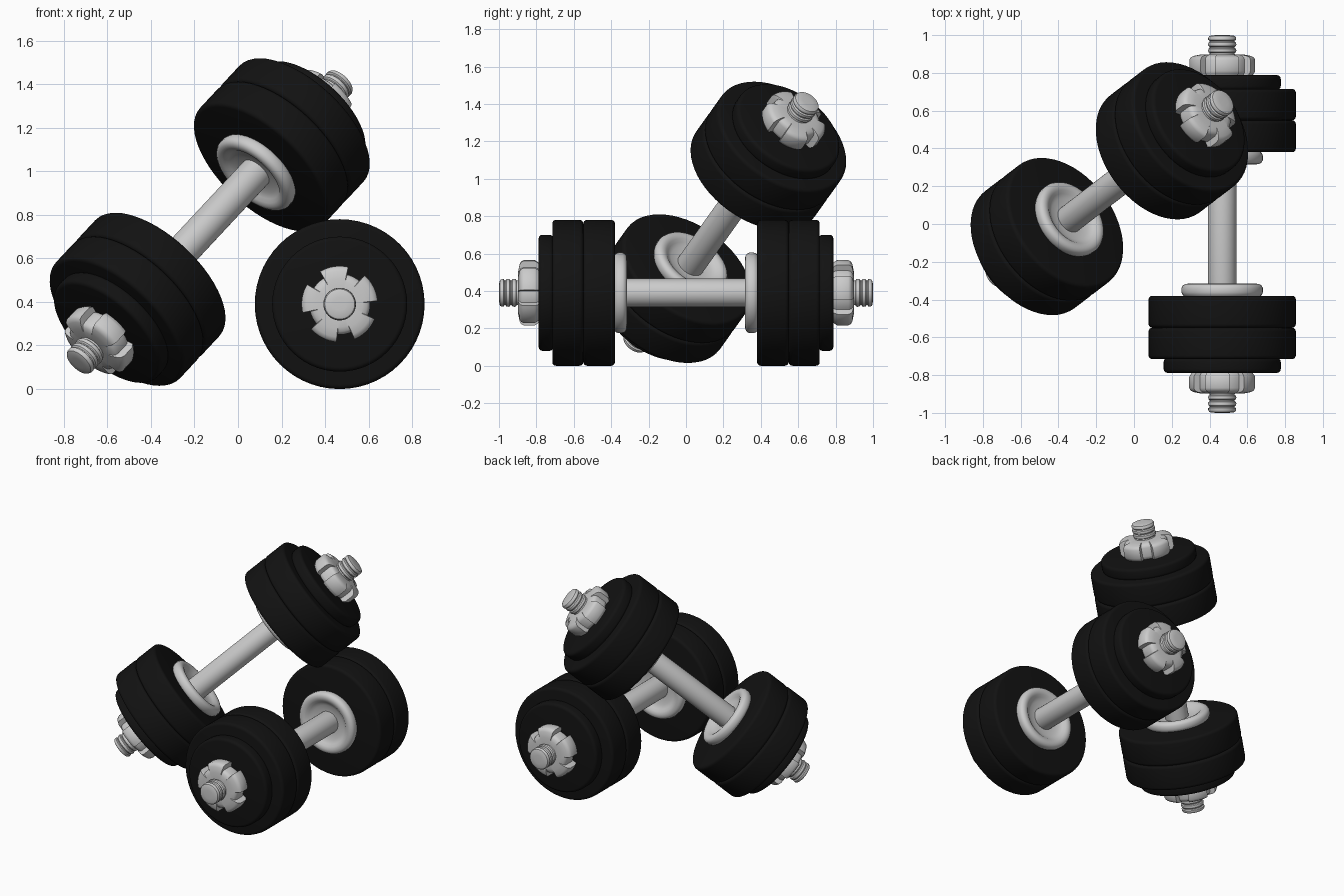
import bpy, bmesh, math
from mathutils import Vector, Matrix

if "Cube" in bpy.data.objects:
    bpy.data.objects.remove(bpy.data.objects["Cube"])

SEG = 56
black = bpy.data.materials.new("black_rubber")
black.diffuse_color = (0.006, 0.006, 0.006, 1)
black.use_nodes = True
black.node_tree.nodes["Principled BSDF"].inputs["Base Color"].default_value = black.diffuse_color


def finish(bm, name, matrix, mat=None, angle=35):
    bmesh.ops.remove_doubles(bm, verts=bm.verts, dist=1e-5)
    bmesh.ops.recalc_face_normals(bm, faces=bm.faces)
    mesh = bpy.data.meshes.new(name)
    bm.to_mesh(mesh)
    bm.free()
    ob = bpy.data.objects.new(name, mesh)
    bpy.context.collection.objects.link(ob)
    ob.matrix_world = matrix
    if mat:
        mesh.materials.append(mat)
    bpy.ops.object.select_all(action='DESELECT')
    ob.select_set(True)
    bpy.context.view_layer.objects.active = ob
    bpy.ops.object.shade_smooth_by_angle(angle=math.radians(angle))
    return ob


def skin(bm, rings):
    """Join neighbouring closed rings of points with quads."""
    loops = [[bm.verts.new(p) for p in ring] for ring in rings]
    n = len(loops[0])
    for a, b in zip(loops, loops[1:]):
        for i in range(n):
            j = (i + 1) % n
            bm.faces.new((a[i], a[j], b[j], b[i]))
    return loops


def lathe(name, profile, matrix, mat=None):
    """Spin (radius, height) points around local z."""
    bm = bmesh.new()
    angles = [2 * math.pi * i / SEG for i in range(SEG)]
    rings = [[(r * math.cos(a), r * math.sin(a), h) for a in angles] for r, h in profile]
    loops = skin(bm, rings)
    bm.faces.new(loops[0])
    bm.faces.new(loops[-1])
    return finish(bm, name, matrix, mat)


def disc(name, r, h0, h1, bev, matrix):
    """Weight plate with rounded rims."""
    q = [math.pi / 2 * i / 4 for i in range(5)]
    prof = [(r - bev + bev * math.sin(t), h0 + bev - bev * math.cos(t)) for t in q]
    prof += [(r - bev + bev * math.cos(t), h1 - bev + bev * math.sin(t)) for t in q]
    return lathe(name, prof, matrix, black)


def star_nut(name, matrix, lugs=5):
    """Spin-lock nut: lugs around a domed core, separated by notches."""
    # (height, core radius, lug radius)
    levels = [(0.78, 0.125, 0.155), (0.80, 0.138, 0.17), (0.81, 0.14, 0.175),
              (0.868, 0.14, 0.175), (0.882, 0.135, 0.168), (0.89, 0.125, 0.152),
              (0.897, 0.105, 0.115), (0.897, 0.07, 0.07)]
    spots = []
    step = 2 * math.pi / lugs
    half = math.radians(22)
    for k in range(lugs):
        c = math.radians(99) + k * step
        spots += [(c + half * t / 4, True) for t in range(-4, 5)]
        gap0, gap = c + half, step - 2 * half
        spots += [(gap0 + gap * t / 4 + (0.02 if t == 0 else -0.02 if t == 4 else 0), False)
                  for t in range(5)]
    bm = bmesh.new()
    rings = []
    for h, core, lug in levels:
        rings.append([((lug if on else core) * math.cos(a),
                       (lug if on else core) * math.sin(a), h) for a, on in spots])
    loops = skin(bm, rings)
    bm.faces.new(loops[0])
    bm.faces.new(loops[-1])
    return finish(bm, name, matrix, None, 40)


def dumbbell(tag, centre, direction):
    direction = Vector(direction).normalized()
    for side, s in (("a", 1), ("b", -1)):
        rot = (direction * s).to_track_quat('Z', 'Y').to_matrix().to_4x4()
        m = Matrix.Translation(centre) @ rot
        label = f"{tag}_{side}"
        # half of the bar with threaded tip
        bar = [(0.076, 0.0), (0.076, 0.88)]
        for h in (0.905, 0.938):
            bar += [(0.066, h - 0.005), (0.066, h), (0.073, h + 0.005),
                    (0.075, h + 0.012), (0.073, h + 0.022)]
        bar += [(0.066, 0.966), (0.066, 0.970), (0.074, 0.975), (0.074, 0.985),
                (0.069, 0.994), (0.058, 0.998), (0.03, 1.0)]
        lathe("bar_" + label, bar, m)
        # inner stop collar with a dished face
        lathe("collar_" + label,
              [(0.07, 0.352), (0.12, 0.348), (0.145, 0.335), (0.16, 0.322), (0.178, 0.316),
               (0.195, 0.317), (0.208, 0.325), (0.215, 0.338), (0.215, 0.362),
               (0.21, 0.375), (0.20, 0.384)], m)
        # weight plates
        disc("inner_plate_" + label, 0.39, 0.38, 0.549, 0.02, m)
        disc("outer_plate_" + label, 0.39, 0.549, 0.715, 0.02, m)
        disc("small_plate_" + label, 0.31, 0.71, 0.788, 0.02, m)
        star_nut("nut_" + label, m)


# one dumbbell flat on the floor, one leaning over it
dumbbell("lying", (0.467, 0, 0.39), (0, 1, 0))
dumbbell("leaning", (-0.13, 0.187, 0.767), (0.605, 0.463, 0.648))
